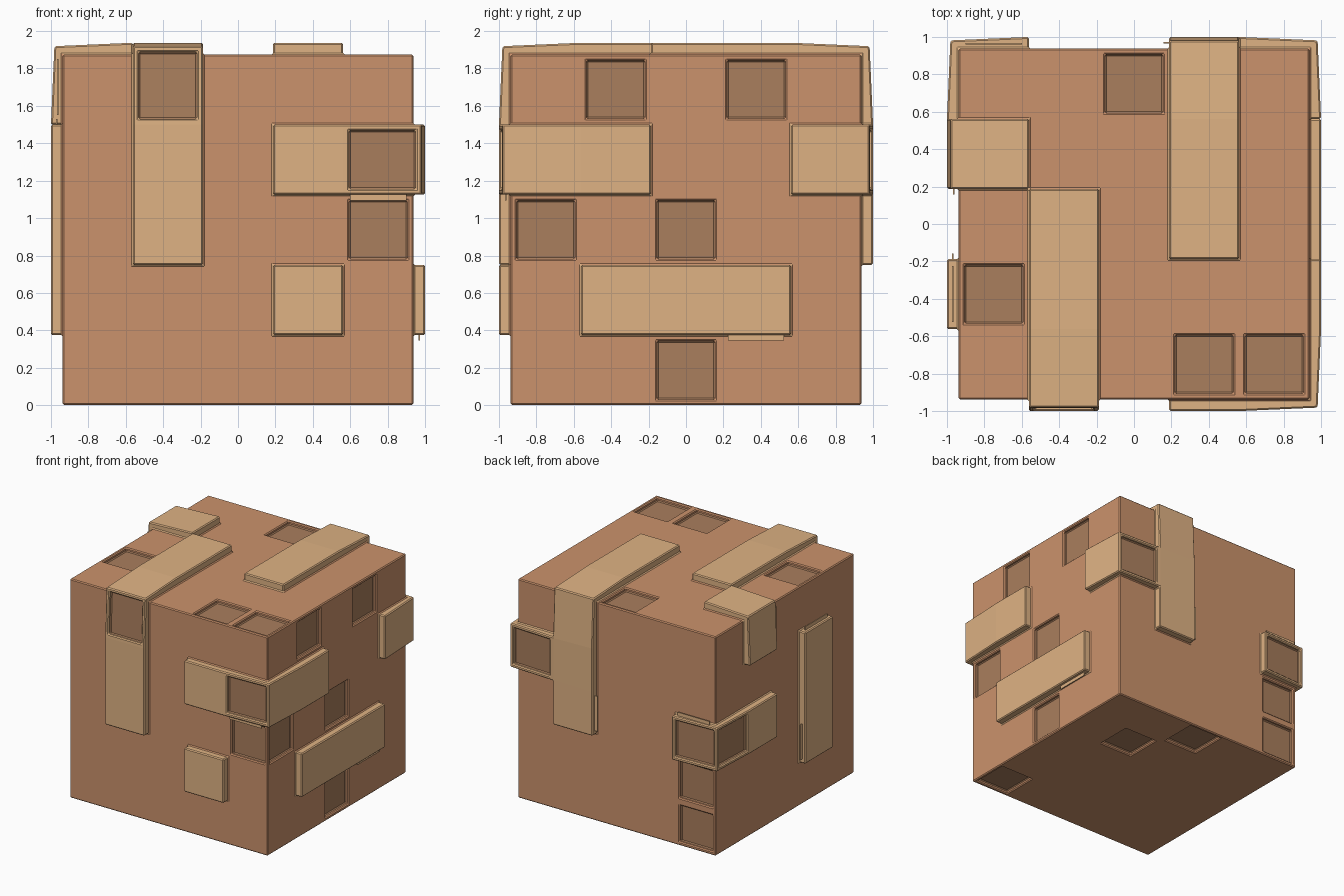
import bpy, bmesh
from mathutils import Vector

if "Cube" in bpy.data.objects:
    bpy.data.objects.remove(bpy.data.objects["Cube"])

N, HALF, RAISE, RIM, DEPTH = 5, 0.9375, 0.0625, 0.03125, 0.03
CELL = 2 * HALF / N
SIDES = {'F': (1, 0), 'B': (1, 1), 'L': (0, 0), 'R': (0, 1), 'D': (2, 0), 'T': (2, 1)}


def material(name, rgb):
    m = bpy.data.materials.new(name)
    m.diffuse_color = (*rgb, 1)
    m.use_nodes = True
    m.node_tree.nodes["Principled BSDF"].inputs["Base Color"].default_value = m.diffuse_color
    return m


base = material("base_brown", (0.60, 0.29, 0.15))
tan = material("strip_tan", (0.74, 0.45, 0.23))
dark = material("recess_brown", (0.40, 0.21, 0.11))

# Cube shell made of 5 x 5 cells per side, named side + column + row
bm = bmesh.new()
verts, cell = {}, {}


def vert(p):
    if p not in verts:
        verts[p] = bm.verts.new((p[0] * CELL - HALF, p[1] * CELL - HALF, p[2] * CELL))
    return verts[p]


for side, (axis, end) in SIDES.items():
    for a in range(N):
        for b in range(N):
            ring = []
            for u, v in ((a, b), (a + 1, b), (a + 1, b + 1), (a, b + 1)):
                p = [u, v]
                p.insert(axis, end * N)
                ring.append(vert(tuple(p)))
            cell[f"{side}{a}{b}"] = bm.faces.new(ring)
bmesh.ops.recalc_face_normals(bm, faces=bm.faces[:])
bm.normal_update()


def raise_strip(names):
    """Lift a connected group of cells along their averaged normals."""
    names = names.split()
    faces = [cell[n] for n in names]
    group = set(faces)
    lifted = {}
    for v in {v for f in faces for v in f.verts}:
        n = sum((f.normal for f in v.link_faces if f in group), Vector())
        lifted[v] = bm.verts.new(v.co + n.normalized() * RAISE)
    for name, f in zip(names, faces):
        for l in f.loops:
            if any(g not in group for g in l.edge.link_faces):
                v, w = l.vert, l.link_loop_next.vert
                bm.faces.new((v, w, lifted[w], lifted[v])).material_index = 1
        cell[name] = bm.faces.new([lifted[v] for v in f.verts])
        cell[name].material_index = 1
    bmesh.ops.delete(bm, geom=faces, context='FACES')
    bm.normal_update()


# Raised strips, some wrapping over edges
for strip in ("F12 F13 F14 T10 T11 T12", "F33 F43 R03 R13", "F31", "R11 R21 R31",
              "T32 T33 T34 B34 B33 B32 B43 R43", "B02 L42 L32", "L11 L12 L13", "T03 L34"):
    raise_strip(strip)

# Square recesses
for name in ("F14 F43 F42 R14 R34 R02 R22 R20 T24 T01 T30 T40 "
             "B43 B02 L42 B01 B00 D33 D24 D40").split():
    f = cell[name]
    bmesh.ops.inset_individual(bm, faces=[f], thickness=RIM, use_even_offset=True)
    bm.normal_update()
    n = f.normal.copy()
    old, mat = list(f.verts), f.material_index
    low = [bm.verts.new(v.co - n * DEPTH) for v in old]
    for i in range(4):
        j = (i + 1) % 4
        bm.faces.new((old[i], old[j], low[j], low[i])).material_index = mat
    bm.faces.new(low).material_index = 2
    bmesh.ops.delete(bm, geom=[f], context='FACES_ONLY')
    bm.normal_update()

mesh = bpy.data.meshes.new("paneled_cube")
bm.to_mesh(mesh)
bm.free()
cube = bpy.data.objects.new("paneled_cube", mesh)
bpy.context.collection.objects.link(cube)
for m in (base, tan, dark):
    mesh.materials.append(m)
bev = cube.modifiers.new("edge_bevel", 'BEVEL')
bev.width, bev.segments, bev.limit_method = 0.008, 1, 'ANGLE'

# Thin fins along the sides of some strips
for i, (centre, size) in enumerate((
        ((0.969, 0.375, 0.362), (0.008, 0.30, 0.034)),
        ((0.75, -0.965, 1.112), (0.30, 0.008, 0.034)),
        ((-0.965, 0.174, 1.70), (0.008, 0.034, 0.30)),
        ((-0.969, -0.375, 1.513), (0.008, 0.30, 0.034)),
        ((-0.969, -0.174, 0.5625), (0.008, 0.034, 0.30)),
        ((0.174, 0.969, 0.9375), (0.034, 0.008, 0.30)),
        ((-0.75, 0.965, 1.138), (0.30, 0.008, 0.034)))):
    bpy.ops.mesh.primitive_cube_add(size=1, location=centre)
    fin = bpy.context.object
    fin.name = f"strip_fin_{i + 1}"
    fin.scale = size
    fin.data.materials.append(tan)
